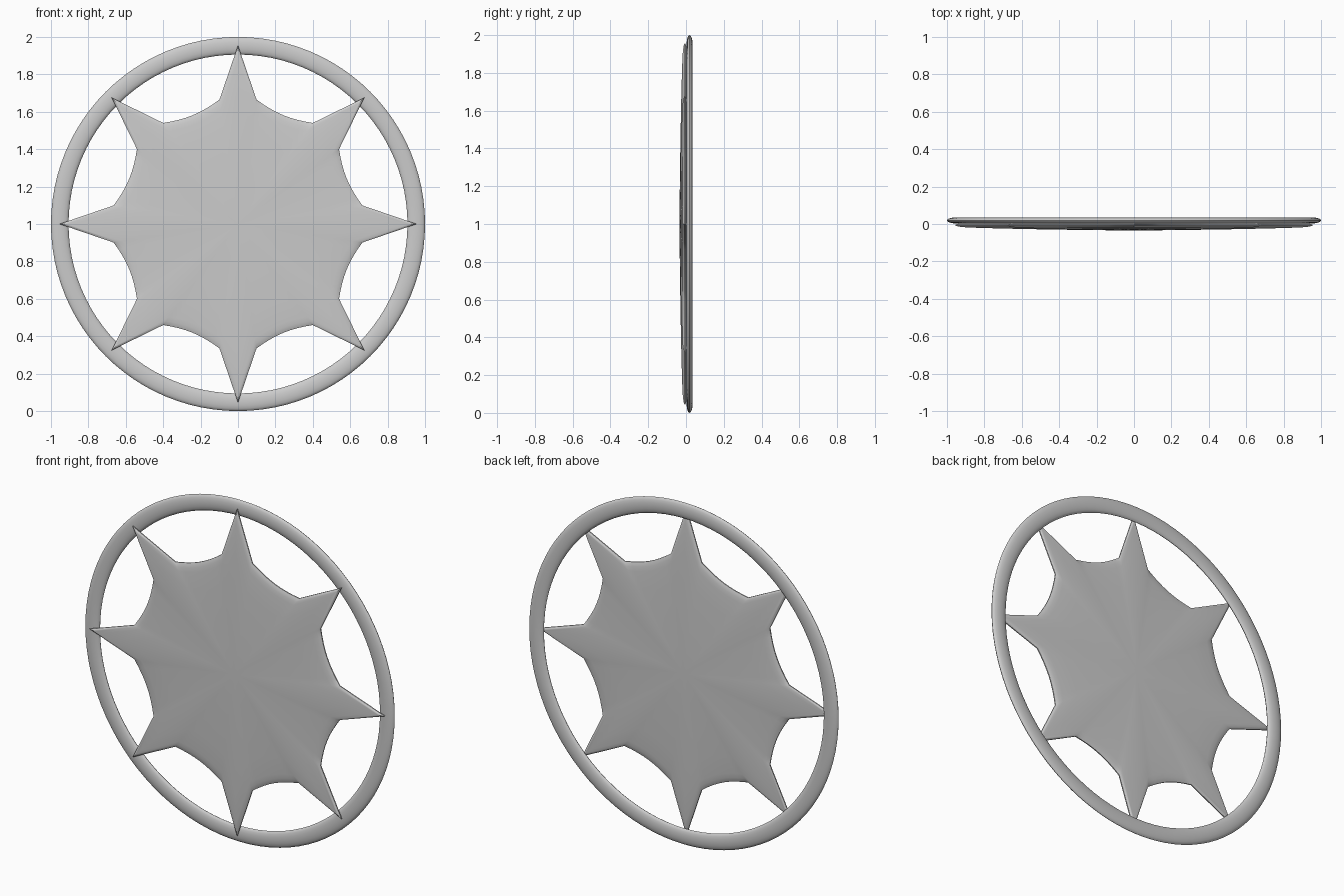
import bpy, bmesh, math

cube = bpy.data.objects.get("Cube")
if cube:
    bpy.data.objects.remove(cube, do_unlink=True)

grey = bpy.data.materials.new("plain grey")
grey.use_nodes = True
grey.diffuse_color = (0.6, 0.6, 0.6, 1)
grey.node_tree.nodes["Principled BSDF"].inputs["Base Color"].default_value = (0.6, 0.6, 0.6, 1)


def finish(name, bm, angle):
    bmesh.ops.recalc_face_normals(bm, faces=bm.faces)
    mesh = bpy.data.meshes.new(name)
    bm.to_mesh(mesh)
    bm.free()
    mesh.materials.append(grey)
    obj = bpy.data.objects.new(name, mesh)
    bpy.context.collection.objects.link(obj)
    bpy.ops.object.select_all(action='DESELECT')
    obj.select_set(True)
    bpy.context.view_layer.objects.active = obj
    bpy.ops.object.shade_smooth_by_angle(angle=math.radians(angle))


def bridge(bm, a, b):
    for i in range(len(a)):
        j = (i + 1) % len(a)
        bm.faces.new((a[i], a[j], b[j], b[i]))


# Outer ring: flattened torus
bm = bmesh.new()
SEG, SIDES = 96, 16
loops = []
for k in range(SIDES):
    t = math.tau * k / SIDES
    r, y = 0.953 + 0.047 * math.cos(t), 0.019 + 0.016 * math.sin(t)
    loops.append([bm.verts.new((r * math.cos(math.tau * i / SEG), y,
                                1 + r * math.sin(math.tau * i / SEG))) for i in range(SEG)])
for k in range(SIDES):
    bridge(bm, loops[k], loops[(k + 1) % SIDES])
finish("outer_ring", bm, 60)

# Star outline: eight spikes joined by shallow concave arcs
POINTS, ARC = 8, 8
outline = []
for p in range(POINTS):
    base = math.tau * p / POINTS
    outline.append((0.955, base))
    for i in range(ARC + 1):
        u = 2 * i / ARC - 1
        a = base + math.pi / POINTS + u * math.radians(14)
        outline.append((0.63 + 0.042 * u * u, a))

# Star body: domed on both faces, with thin rounded edges
bm = bmesh.new()
MID = -0.006
profile = [(1, 0.003), (0.985, 0.007), (0.96, 0.0105), (0.92, 0.013),
           (0.75, 0.018), (0.5, 0.023), (0.25, 0.0265)]
rims = []
for side in (-1, 1):
    loops = [[bm.verts.new((s * r * math.cos(a), MID + side * h, 1 + s * r * math.sin(a)))
              for r, a in outline] for s, h in profile]
    for a, b in zip(loops, loops[1:]):
        bridge(bm, a, b)
    tip = bm.verts.new((0, MID + side * 0.029, 1))
    last = loops[-1]
    for i in range(len(last)):
        bm.faces.new((last[i], last[(i + 1) % len(last)], tip))
    rims.append(loops[0])
bridge(bm, *rims)
finish("star_plate", bm, 40)
